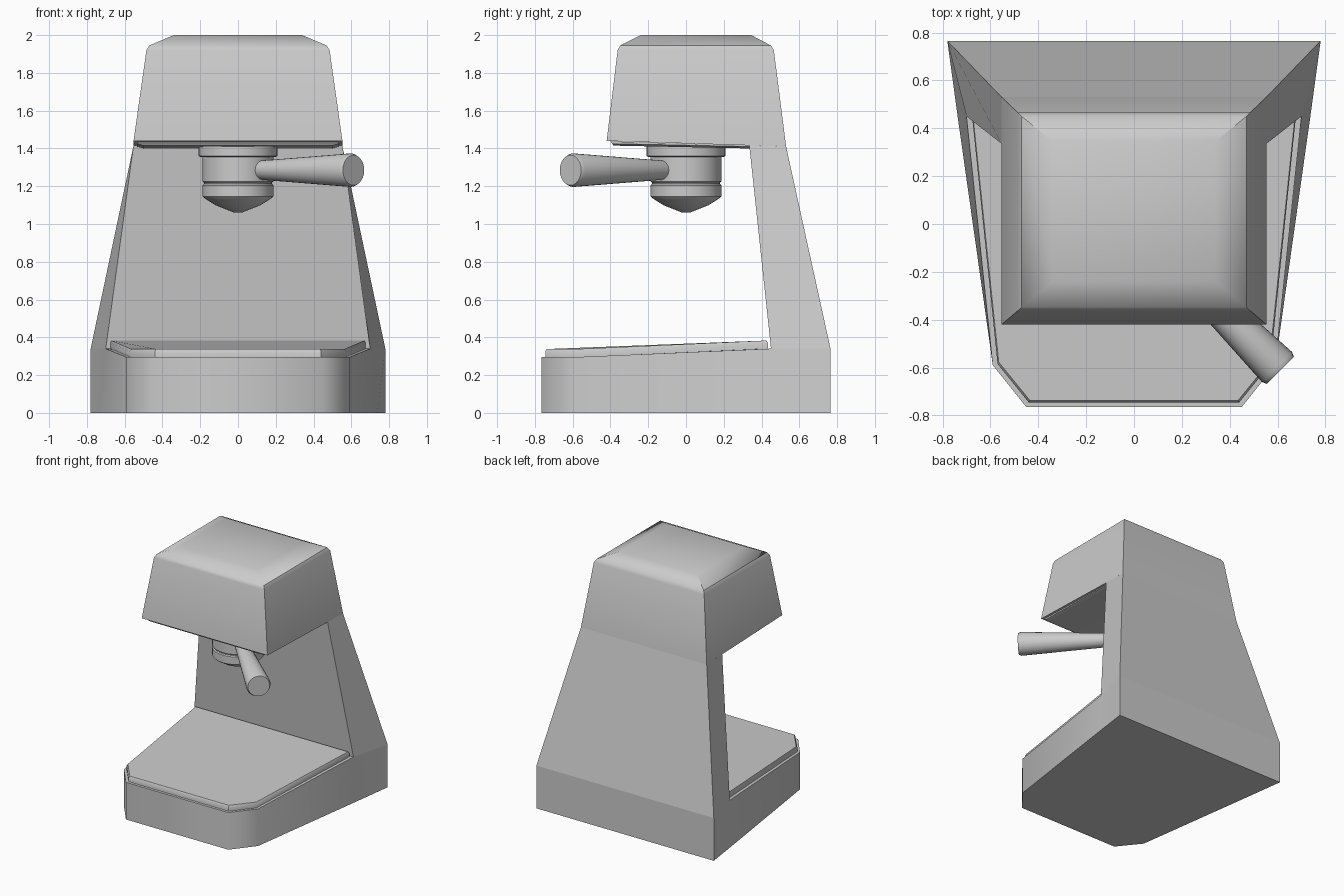
import bpy, bmesh, math
from mathutils import Vector, Matrix

if "Cube" in bpy.data.objects:
    bpy.data.objects.remove(bpy.data.objects["Cube"])


def loft(name, rings, bottom=True, top=True, angle=35, extra=None):
    """Skin a list of equal-length point rings, optionally capping the ends."""
    bm = bmesh.new()
    vs = [[bm.verts.new(p) for p in r] for r in rings]
    n = len(rings[0])
    for a, b in zip(vs, vs[1:]):
        for i in range(n):
            j = (i + 1) % n
            bm.faces.new((a[i], a[j], b[j], b[i]))
    if bottom:
        bm.faces.new(vs[0][::-1])
    if top:
        bm.faces.new(vs[-1])
    if extra:
        bm.faces.new([vs[-1][i] for i in extra])
    if bottom and top:
        bmesh.ops.recalc_face_normals(bm, faces=bm.faces)
    me = bpy.data.meshes.new(name)
    bm.to_mesh(me)
    bm.free()
    ob = bpy.data.objects.new(name, me)
    bpy.context.collection.objects.link(ob)
    bpy.ops.object.select_all(action='DESELECT')
    ob.select_set(True)
    bpy.context.view_layer.objects.active = ob
    bpy.ops.object.shade_smooth_by_angle(angle=math.radians(angle))
    return ob


def mirror(half):
    """Right-hand points listed front to back -> full counter-clockwise ring."""
    return half + [(-x, y, z) for x, y, z in reversed(half)]


def circles(profile, n=32):
    return [[(r * math.cos(2 * math.pi * i / n), r * math.sin(2 * math.pi * i / n), z)
             for i in range(n)] for r, z in profile]


# Base: tapered footprint with cut front corners
loft("base", [
    mirror([(.45, -.765, 0), (.59, -.59, 0), (.737, .45, 0), (.78, .765, 0)]),
    mirror([(.45, -.765, .295), (.59, -.59, .295), (.70, .45, .34), (.78, .765, .34)]),
], top=False, angle=55, extra=[0, 1, 2, 5, 6, 7])

# Drip tray, sloping gently up to the column
tray = [(.44, -.745, 0), (.57, -.585, 0), (.675, .435, .045)]
loft("drip_tray", [
    mirror([(x, y, z + .295) for x, y, z in tray]),
    mirror([(x, y, z + .325) for x, y, z in tray]),
    mirror([(x - .005, y + (.008 if y < 0 else -.01), z + .338) for x, y, z in tray]),
])

# Column leaning inward towards the head
loft("column", [
    mirror([(.70, .45, .34), (.78, .765, .34)]),
    mirror([(.553, .335, 1.416), (.553, .53, 1.41)]),
], bottom=False, top=False)

# Head housing with softened shoulders
loft("head", [
    mirror([(.553, -.42, 1.44), (.553, .53, 1.41)]),
    mirror([(.485, -.362, 1.92), (.485, .465, 1.92)]),
    mirror([(.47, -.348, 1.945), (.47, .45, 1.945)]),
    mirror([(.34, -.24, 2.0), (.34, .345, 2.0)]),
])

# Bevelled plate under the head
loft("head_underplate", [
    mirror([(.50, -.385, 1.415), (.50, .335, 1.40)]),
    mirror([(.535, -.39, 1.425), (.535, .338, 1.41)]),
    mirror([(.535, -.40, 1.437), (.535, .338, 1.417)]),
])

# Brew group: collar and filter holder
loft("group_collar", circles([(.20, 1.355), (.21, 1.36), (.21, 1.41)]))
loft("filter_holder", circles([
    (.02, 1.06), (.12, 1.10), (.18, 1.138), (.187, 1.145), (.187, 1.205), (.18, 1.212),
    (.18, 1.218), (.187, 1.225), (.187, 1.36)]))

# Handle pointing to the front right
handle = loft("handle", circles([(.05, .16), (.089, .845), (.08, .865)], 24))
direction = Vector((1, -1, 0)).normalized()
handle.matrix_world = (Matrix.Translation((0, 0, 1.285))
                       @ direction.to_track_quat('Z', 'Y').to_matrix().to_4x4())
